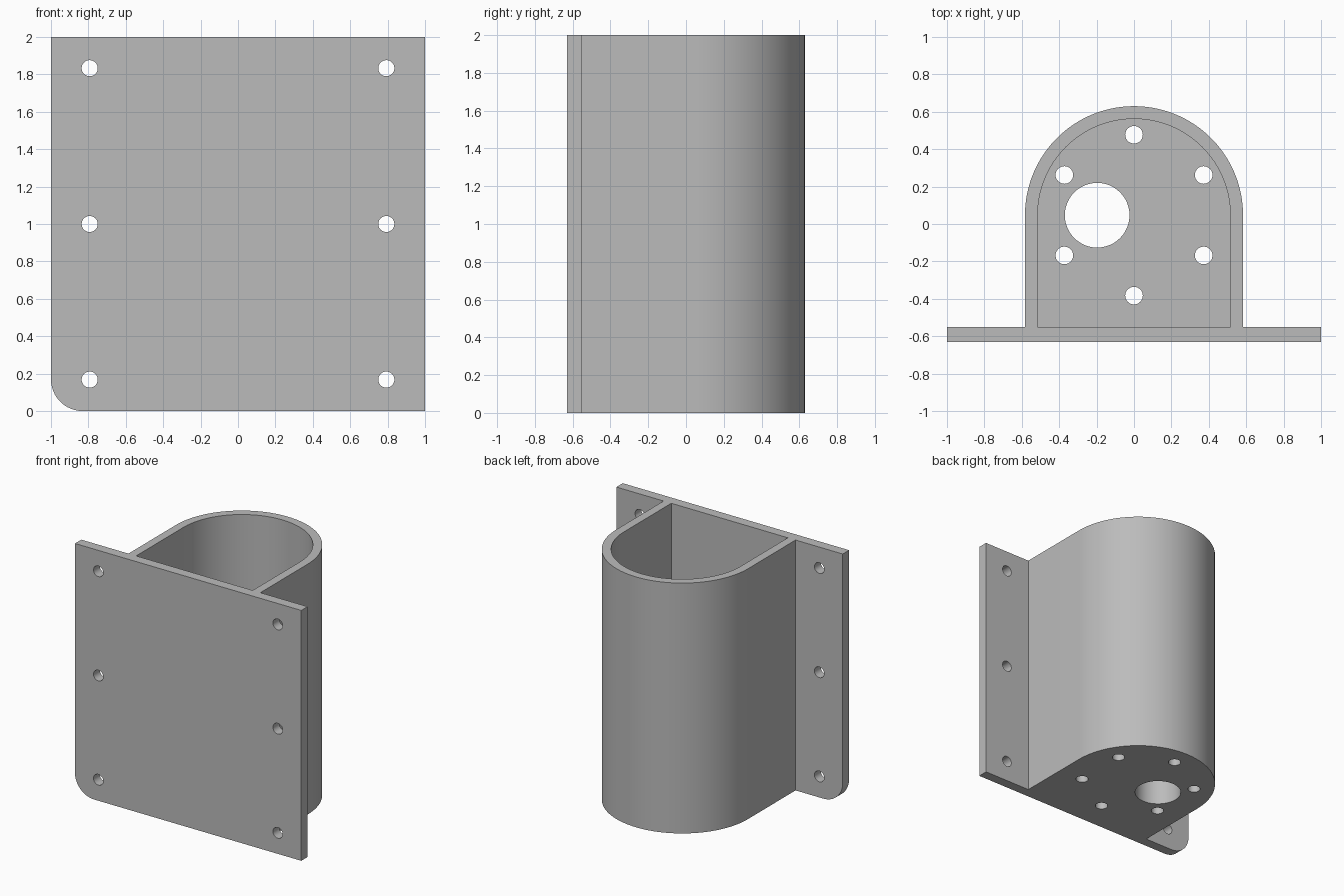
import bpy
import bmesh
from math import pi, sin, cos, radians
from mathutils import Matrix, Vector

default = bpy.data.objects.get("Cube")
if default:
    bpy.data.objects.remove(default, do_unlink=True)

HEIGHT = 2.0
FRONT, PLATE_BACK = -0.63, -0.55
ARC_Y = 0.047            # centre of the rounded back
OUTER, INNER = 0.583, 0.515
FLOOR = 0.2

grey = bpy.data.materials.new("plain grey")
grey.use_nodes = True
colour = (0.5, 0.5, 0.5, 1)
grey.diffuse_color = colour
grey.node_tree.nodes["Principled BSDF"].inputs["Base Color"].default_value = colour


def arc(cx, cy, r, start, end, steps):
    """Points along an arc, angles in degrees."""
    angles = [radians(start + (end - start) * i / steps) for i in range(steps + 1)]
    return [(cx + r * cos(a), cy + r * sin(a)) for a in angles]


def prism(name, outline, low, high, upright=False):
    """Extrude an outline along z, or along y when it is drawn in x and z."""
    bm = bmesh.new()
    place = (lambda p: (p[0], low, p[1])) if upright else (lambda p: (p[0], p[1], low))
    face = bm.faces.new([bm.verts.new(place(p)) for p in outline])
    new = bmesh.ops.extrude_face_region(bm, geom=[face])["geom"]
    shift = Vector((0, high - low, 0)) if upright else Vector((0, 0, high - low))
    bmesh.ops.translate(bm, vec=shift, verts=[g for g in new if isinstance(g, bmesh.types.BMVert)])
    bmesh.ops.recalc_face_normals(bm, faces=bm.faces)
    mesh = bpy.data.meshes.new(name)
    bm.to_mesh(mesh)
    bm.free()
    mesh.materials.append(grey)
    obj = bpy.data.objects.new(name, mesh)
    bpy.context.collection.objects.link(obj)
    return obj


def combine(target, tool, operation):
    """Apply a boolean and remove the tool object."""
    tool.hide_render = True
    mod = target.modifiers.new(operation, 'BOOLEAN')
    mod.operation, mod.solver, mod.object = operation, 'EXACT', tool
    bpy.context.view_layer.objects.active = target
    bpy.ops.object.modifier_apply(modifier=mod.name)
    bpy.data.objects.remove(tool, do_unlink=True)


def arch(r, base):
    """Straight sides closed by a half circle at the back."""
    return [(-r, base), (r, base)] + arc(0, ARC_Y, r, 0, 180, 64)


def hole(x, v, r, low, high, upright=False, sides=32):
    step = 360 / sides
    combine(bracket, prism("hole_cutter", arc(x, v, r, 0, 360 - step, sides - 1),
                           low, high, upright), 'DIFFERENCE')


# Mounting plate with one rounded lower corner, joined to the housing
plate_outline = [(1, 0), (1, HEIGHT), (-1, HEIGHT)] + arc(-0.83, 0.17, 0.17, 180, 270, 16)
bracket = prism("mounting_bracket", plate_outline, FRONT, PLATE_BACK, upright=True)
combine(bracket, prism("housing", arch(OUTER, -0.59), 0, HEIGHT), 'UNION')

# Pocket, open at the top
combine(bracket, prism("pocket_cutter", arch(INNER, PLATE_BACK), FLOOR, HEIGHT + 0.1), 'DIFFERENCE')

# Screw holes through the plate
for x in (-0.793, 0.793):
    for z in (0.168, 1.0, 1.833):
        hole(x, z, 0.043, FRONT - 0.05, PLATE_BACK + 0.05, upright=True)

# Ring of screw holes and the offset shaft hole in the floor
for i in range(6):
    a = pi / 2 + i * pi / 3
    hole(0.43 * cos(a), ARC_Y + 0.43 * sin(a), 0.047, -0.1, FLOOR + 0.1)
hole(-0.197, ARC_Y, 0.173, -0.1, FLOOR + 0.1, sides=48)

# Smooth curves, sharp edges
bpy.ops.object.select_all(action='DESELECT')
bracket.select_set(True)
bpy.context.view_layer.objects.active = bracket
bpy.ops.object.shade_smooth_by_angle(angle=radians(30))
